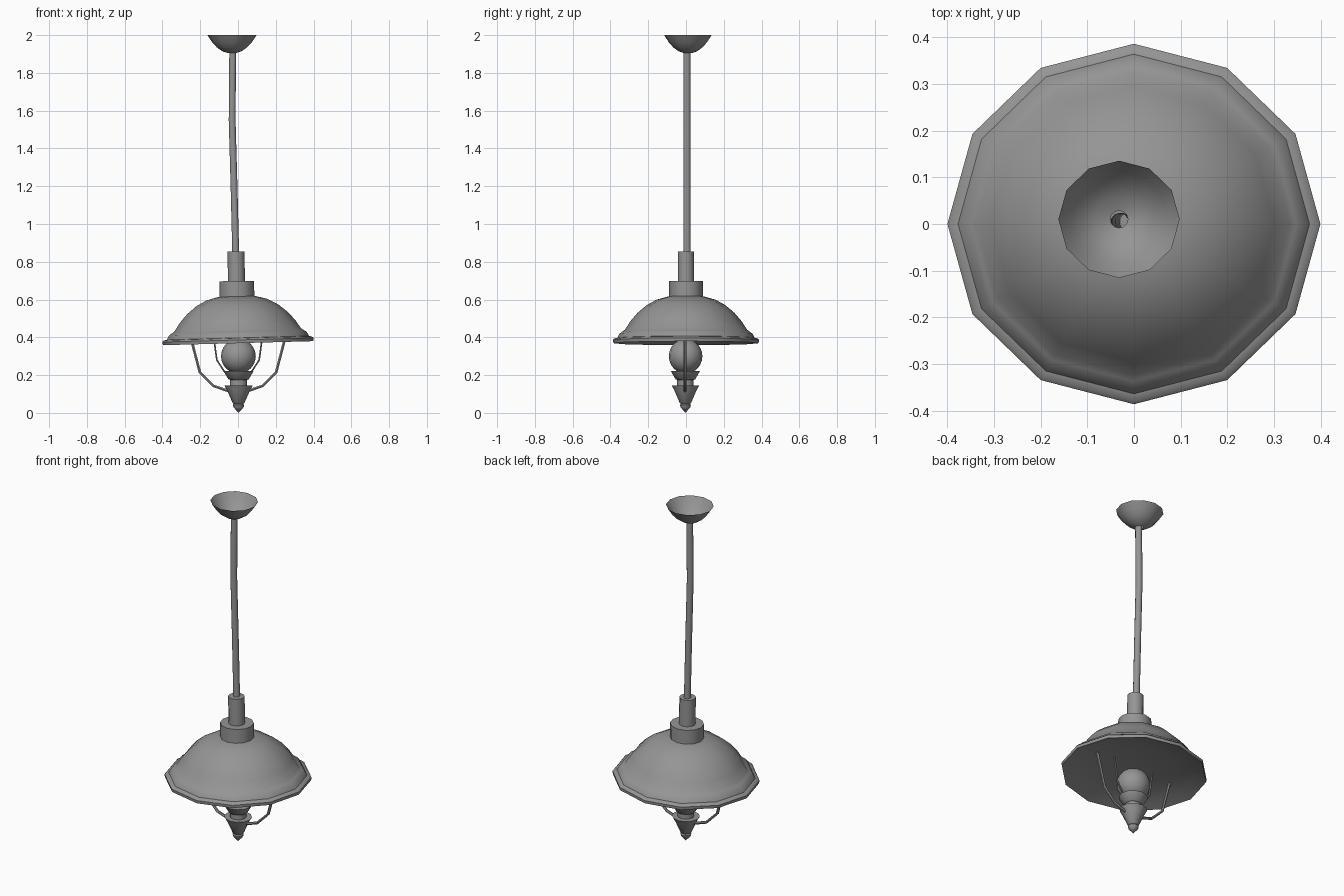
import bpy, bmesh, math
from mathutils import Vector, Matrix

cube = bpy.data.objects.get("Cube")
if cube:
    bpy.data.objects.remove(cube)

GREY = (0.30, 0.30, 0.30, 1)
metal = bpy.data.materials.new("grey metal")
metal.use_nodes = True
metal.diffuse_color = GREY
metal.node_tree.nodes["Principled BSDF"].inputs["Base Color"].default_value = GREY

OVAL = Matrix.Diagonal((1, 0.966, 1, 1))  # round parts are slightly narrower front to back


def finish(name, bm, angle=42):
    """Turn a bmesh into a smooth shaded object with crisp edges."""
    mesh = bpy.data.meshes.new(name)
    bm.to_mesh(mesh)
    bm.free()
    mesh.materials.append(metal)
    obj = bpy.data.objects.new(name, mesh)
    bpy.context.collection.objects.link(obj)
    bpy.ops.object.select_all(action="DESELECT")
    obj.select_set(True)
    bpy.context.view_layer.objects.active = obj
    bpy.ops.object.shade_smooth_by_angle(angle=math.radians(angle))
    return obj


def sweep(name, path, radius, sides, closed=False):
    """Run a round tube along a path of Vectors."""
    bm = bmesh.new()
    rings = []
    for i, p in enumerate(path):
        d = path[min(i + 1, len(path) - 1)] - path[max(i - 1, 0)]
        u = Vector((0, 1, 0))
        v = d.normalized().cross(u)
        ring = []
        for k in range(sides):
            a = math.tau * k / sides
            ring.append(bm.verts.new(p + radius * (math.cos(a) * u + math.sin(a) * v)))
        rings.append(ring)
    for a, b in zip(rings, rings[1:]):
        for k in range(sides):
            j = (k + 1) % sides
            bm.faces.new((a[j], a[k], b[k], b[j]))
    if closed:
        bm.faces.new(rings[0])
        bm.faces.new(rings[-1][::-1])
    bmesh.ops.recalc_face_normals(bm, faces=bm.faces)
    return finish(name, bm)


def lathe(name, profile, centre=(0, 0), tilt=0.0, pivot=0.0, sides=12):
    """Spin (radius, height) points round a vertical axis."""
    bm = bmesh.new()
    pts = [bm.verts.new((r, 0, z - pivot)) for r, z in profile]
    edges = [bm.edges.new(pair) for pair in zip(pts, pts[1:])]
    bmesh.ops.spin(bm, geom=pts + edges, axis=(0, 0, 1), cent=(0, 0, 0),
                   angle=math.tau, steps=sides, use_merge=True)
    bmesh.ops.remove_doubles(bm, verts=bm.verts, dist=0.0001)
    bmesh.ops.recalc_face_normals(bm, faces=bm.faces)
    move = Matrix.Translation((*centre, pivot)) @ Matrix.Rotation(tilt, 4, "Y") @ OVAL
    bmesh.ops.transform(bm, matrix=move, verts=bm.verts)
    return finish(name, bm)


# Ceiling cup, open at the top
lathe("ceiling_cup", [(0.019, 1.904), (0.05, 1.914), (0.079, 1.934),
                      (0.105, 1.962), (0.13, 2.0)], (-0.032, 0.01))

# Slightly bent hanging tube
tube = [(-0.028, 1.906), (-0.03, 1.7), (-0.031, 1.55), (-0.021, 1.2), (-0.012, 0.84)]
sweep("hanging_tube", [Vector((x, 0.005, z)) for x, z in tube], 0.019, 10)

# Sleeve and collar above the shade
lathe("sleeve", [(0, 0.69), (0.045, 0.69), (0.045, 0.855), (0, 0.855)], (-0.009, 0), -0.015, 0.75)
lathe("collar", [(0, 0.60), (0.092, 0.60), (0.092, 0.698), (0, 0.698)], (-0.006, 0), -0.015, 0.65)

# Domed shade with a rolled rim and a shallow hollow underside
lathe("shade", [(0, 0.62), (0.1, 0.616), (0.16, 0.6), (0.215, 0.571), (0.265, 0.53),
                (0.305, 0.485), (0.335, 0.44), (0.349, 0.43), (0.364, 0.42), (0.377, 0.397),
                (0.392, 0.394), (0.4, 0.386), (0.398, 0.369), (0.33, 0.393),
                (0.25, 0.409), (0.125, 0.424), (0, 0.428)], tilt=-0.027, pivot=0.38)

# Bulb
bulb = bmesh.new()
bmesh.ops.create_uvsphere(bulb, u_segments=16, v_segments=12, radius=0.092,
                          matrix=Matrix.Translation((0.002, -0.002, 0.3)) @ OVAL)
finish("bulb", bulb)

# Socket cup, neck and pointed finial under the bulb
BELOW = (0.003, -0.003)
lathe("socket", [(0, 0.222), (0.08, 0.222), (0.054, 0.178), (0.045, 0.175),
                 (0.045, 0.14), (0, 0.14)], BELOW)
lathe("finial", [(0, 0.146), (0.076, 0.146), (0.062, 0.122), (0.031, 0.052),
                 (0.025, 0.048), (0.03, 0.042), (0.027, 0.03), (0, 0.0)], BELOW)

# Guard wires, mirrored left and right, reaching up into the shade
for side, sign in (("left", 1), ("right", -1)):
    for kind, wire, radius in (
            ("outer", [(0.253, 0.41), (0.202, 0.215), (0.13, 0.143), (0.04, 0.112)], 0.008),
            ("inner", [(0.132, 0.424), (0.112, 0.28), (0.07, 0.215)], 0.005)):
        path = [Vector((sign * x, -0.005, z)) for x, z in wire]
        sweep(f"{side}_{kind}_wire", path, radius, 6, closed=True)
